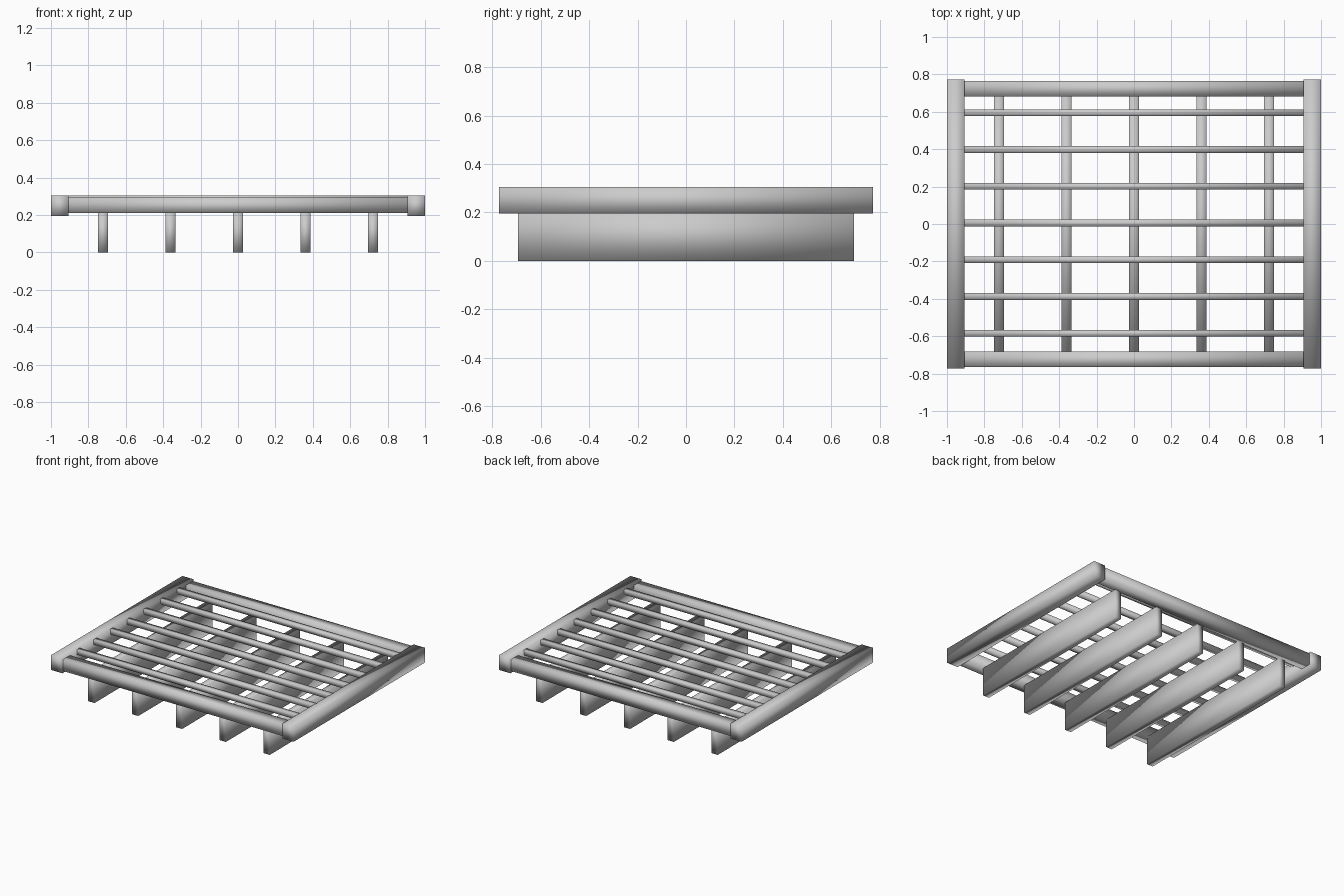
import bpy

cube = bpy.data.objects.get("Cube")
if cube:
    bpy.data.objects.remove(cube, do_unlink=True)

grey = bpy.data.materials.new("plain grey")
grey.use_nodes = True
colour = (0.6, 0.6, 0.6, 1)
grey.diffuse_color = colour
grey.node_tree.nodes["Principled BSDF"].inputs["Base Color"].default_value = colour


def beam(name, centre, size):
    """Rectangular beam with soft, shared normals."""
    bpy.ops.mesh.primitive_cube_add(size=1, location=centre)
    obj = bpy.context.object
    obj.name = name
    obj.scale = size
    bpy.ops.object.transform_apply(location=False, rotation=False, scale=True)
    bpy.ops.object.shade_smooth()
    obj.data.materials.append(grey)
    return obj


# Outer frame: two long side rails joined by thinner front and back rails
for name, side in (("right", -1), ("left", 1)):
    beam(name + "_side_rail", (side * 0.953, 0, 0.25), (0.094, 1.545, 0.11))
for name, side in (("front", -1), ("back", 1)):
    beam(name + "_rail", (0, side * 0.724, 0.252), (1.82, 0.083, 0.085))

# Thin cross bars between the side rails
for i in range(7):
    beam(f"cross_bar_{i + 1}", (0, 0.005 + (i - 3) * 0.1965, 0.287), (1.82, 0.036, 0.036))

# Deep support boards hung beneath the frame
for i in range(5):
    beam(f"support_board_{i + 1}", ((i - 2) * 0.361, 0, 0.106), (0.052, 1.39, 0.212))
